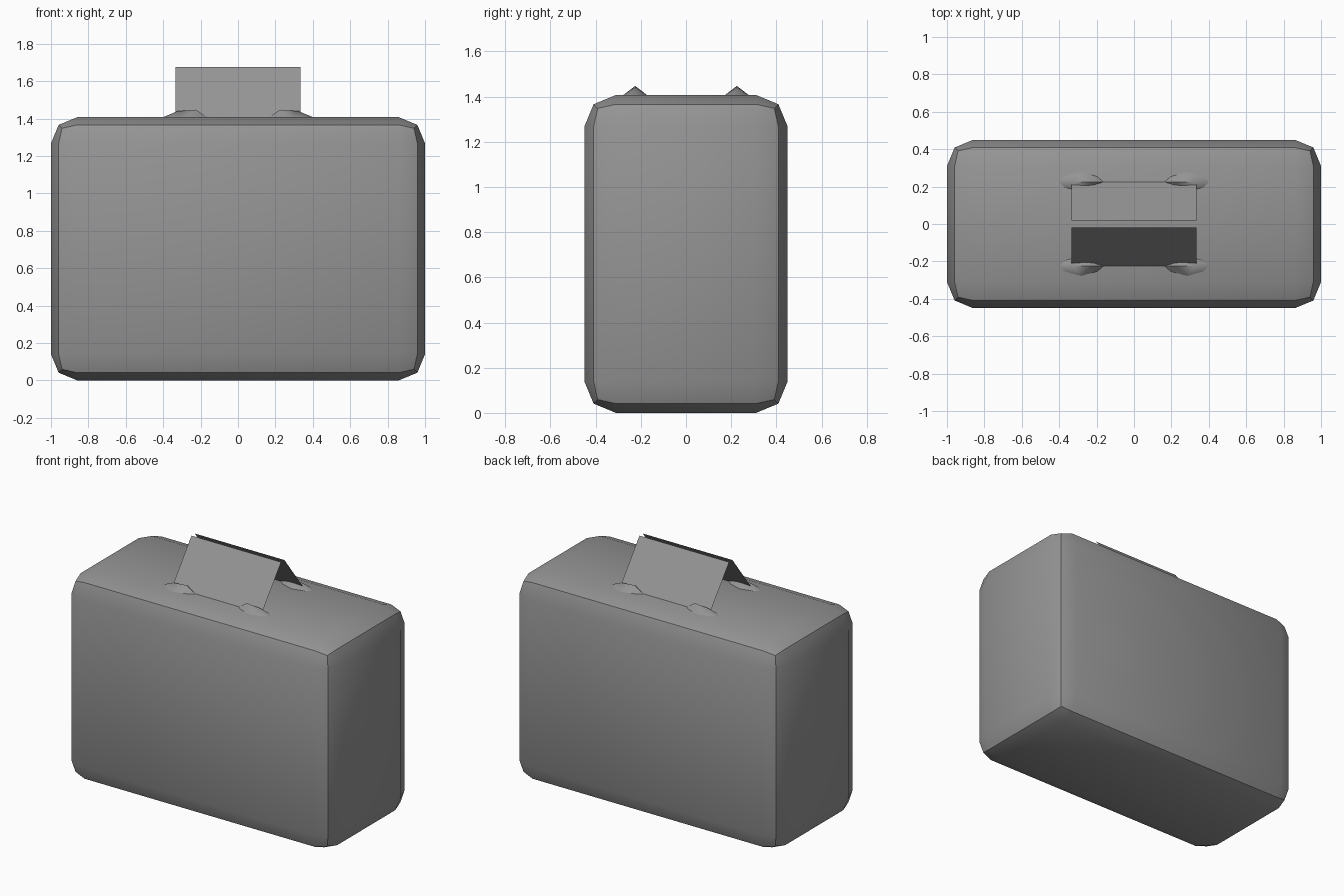
import bpy
import bmesh
from math import radians
from mathutils import Vector

cube = bpy.data.objects.get("Cube")
if cube:
    bpy.data.objects.remove(cube, do_unlink=True)

WIDTH, DEPTH, HEIGHT = 2.0, 0.9, 1.407

grey = bpy.data.materials.new("case grey")
grey.use_nodes = True
colour = (0.3, 0.3, 0.3, 1)
grey.diffuse_color = colour
grey.node_tree.nodes["Principled BSDF"].inputs["Base Color"].default_value = colour


def add_object(name, bm, smooth_angle=None):
    mesh = bpy.data.meshes.new(name)
    bm.to_mesh(mesh)
    bm.free()
    mesh.materials.append(grey)
    obj = bpy.data.objects.new(name, mesh)
    bpy.context.collection.objects.link(obj)
    if smooth_angle:
        bpy.ops.object.select_all(action="DESELECT")
        obj.select_set(True)
        bpy.context.view_layer.objects.active = obj
        bpy.ops.object.shade_smooth_by_angle(angle=radians(smooth_angle))
    return obj


# Case body: box with two-step rounded edges
bm = bmesh.new()
bmesh.ops.create_cube(bm, size=1)
for v in bm.verts:
    v.co = Vector((v.co.x * WIDTH, v.co.y * DEPTH, (v.co.z + 0.5) * HEIGHT))
bmesh.ops.bevel(bm, geom=bm.edges[:], offset=0.14, offset_type="OFFSET",
                segments=2, profile=0.5, affect="EDGES")
add_object("case_body", bm, 35)


# Handle flaps: two thin sheets leaning towards each other
def add_flap(name, side):
    bm = bmesh.new()
    corners = [(-0.335, 0.228, 1.403), (0.335, 0.228, 1.403),
               (0.335, 0.018, 1.675), (-0.335, 0.018, 1.675)]
    face = bm.faces.new([bm.verts.new((x, side * y, z)) for x, y, z in corners])
    face.normal_update()
    if face.normal.z < 0:
        face.normal_flip()
    add_object(name, bm)


# Handle mounts: lens-shaped bumps with a ridge sloping outwards
def add_mount(name, side_x, side_y):
    bm = bmesh.new()
    outline = [(0.16, 0), (0.195, 0.03), (0.285, 0.055), (0.375, 0.03), (0.405, 0)]
    points = [(x, s * y, HEIGHT - 0.002) for x, y in outline for s in (-1, 1)]
    points += [(0.225, 0, 1.447), (0.325, 0, 1.439)]
    for x, y, z in points:
        bm.verts.new((side_x * x, side_y * 0.225 + y, z))
    bmesh.ops.remove_doubles(bm, verts=bm.verts[:], dist=0.001)
    bmesh.ops.convex_hull(bm, input=bm.verts[:])
    bmesh.ops.recalc_face_normals(bm, faces=bm.faces[:])
    add_object(name, bm, 50)


for depth_name, sy in (("front", -1), ("back", 1)):
    add_flap(depth_name + "_handle_flap", sy)
    for side_name, sx in (("left", 1), ("right", -1)):
        add_mount(depth_name + "_" + side_name + "_handle_mount", sx, sy)
